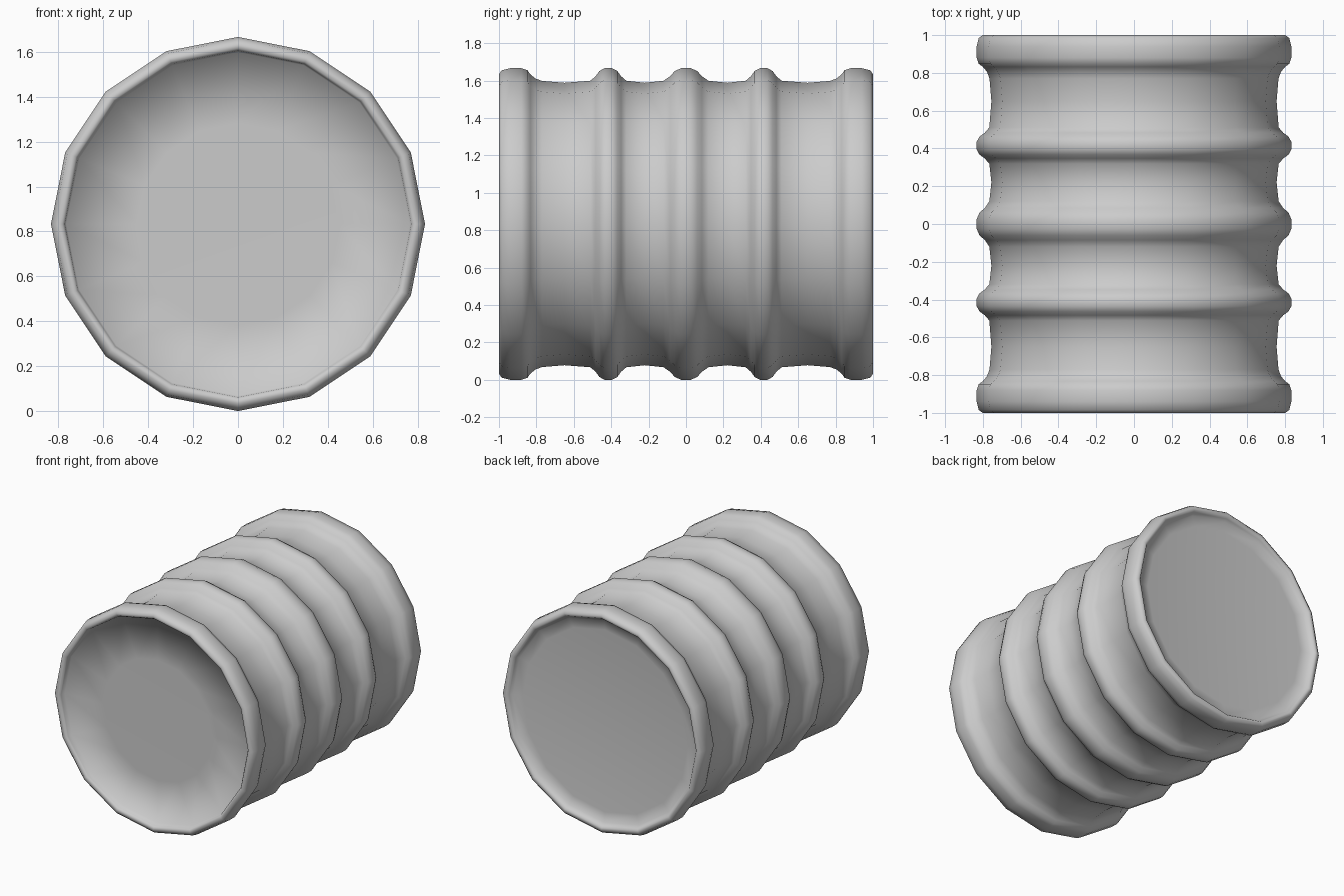
import bpy, bmesh, math

if "Cube" in bpy.data.objects:
    bpy.data.objects.remove(bpy.data.objects["Cube"])

SIDES, R, GROOVE = 16, 0.833, 0.755


def lathe(name, profile):
    """Revolve (radius, y) points about the y axis, raised to rest on z = 0."""
    bm = bmesh.new()
    rings = []
    for r, y in profile:
        ring = []
        for i in range(SIDES):
            a = 2 * math.pi * i / SIDES
            ring.append(bm.verts.new((r * math.sin(a), y, R + r * math.cos(a))))
        rings.append(ring)
    for a, b in zip(rings, rings[1:]):
        for i in range(SIDES):
            j = (i + 1) % SIDES
            bm.faces.new((a[i], a[j], b[j], b[i]))
    bm.faces.new(rings[0])
    bm.faces.new(rings[-1])
    bmesh.ops.recalc_face_normals(bm, faces=bm.faces)
    for f in bm.faces:
        f.smooth = True
    me = bpy.data.meshes.new(name)
    bm.to_mesh(me)
    bm.free()
    ob = bpy.data.objects.new(name, me)
    bpy.context.collection.objects.link(ob)
    return ob


# front end: rounded rim and shallow recessed floor
front = [(0.45, -0.945), (0.765, -0.95), (0.772, -0.985), (0.782, -0.998)]

# end band, from rim to groove (mirrored for the back)
band = [(0.80, -1.0), (0.822, -0.985), (R, -0.94), (R, -0.88),
        (0.822, -0.848), (0.80, -0.832), (0.778, -0.805), (0.765, -0.77)]

# raised hoops with shallow waisted panels between them
hoop = [(0.766, -0.12), (0.79, -0.085), (0.818, -0.06), (R, -0.025),
        (R, 0.025), (0.818, 0.06), (0.79, 0.085), (0.766, 0.12)]
body = []
for c, panel, width in ((-0.415, -0.65, 0.8), (0, -0.22, 1), (0.415, 0.22, 0.8)):
    body.append((GROOVE, panel))
    body += [(r, c + y * width) for r, y in hoop]
body.append((GROOVE, 0.65))

# back lid: shallow recess
back = [(0.782, 0.998), (0.772, 0.985), (0.755, 0.965), (0.68, 0.955)]

lathe("barrel", front + band + body + [(r, -y) for r, y in reversed(band)] + back)
